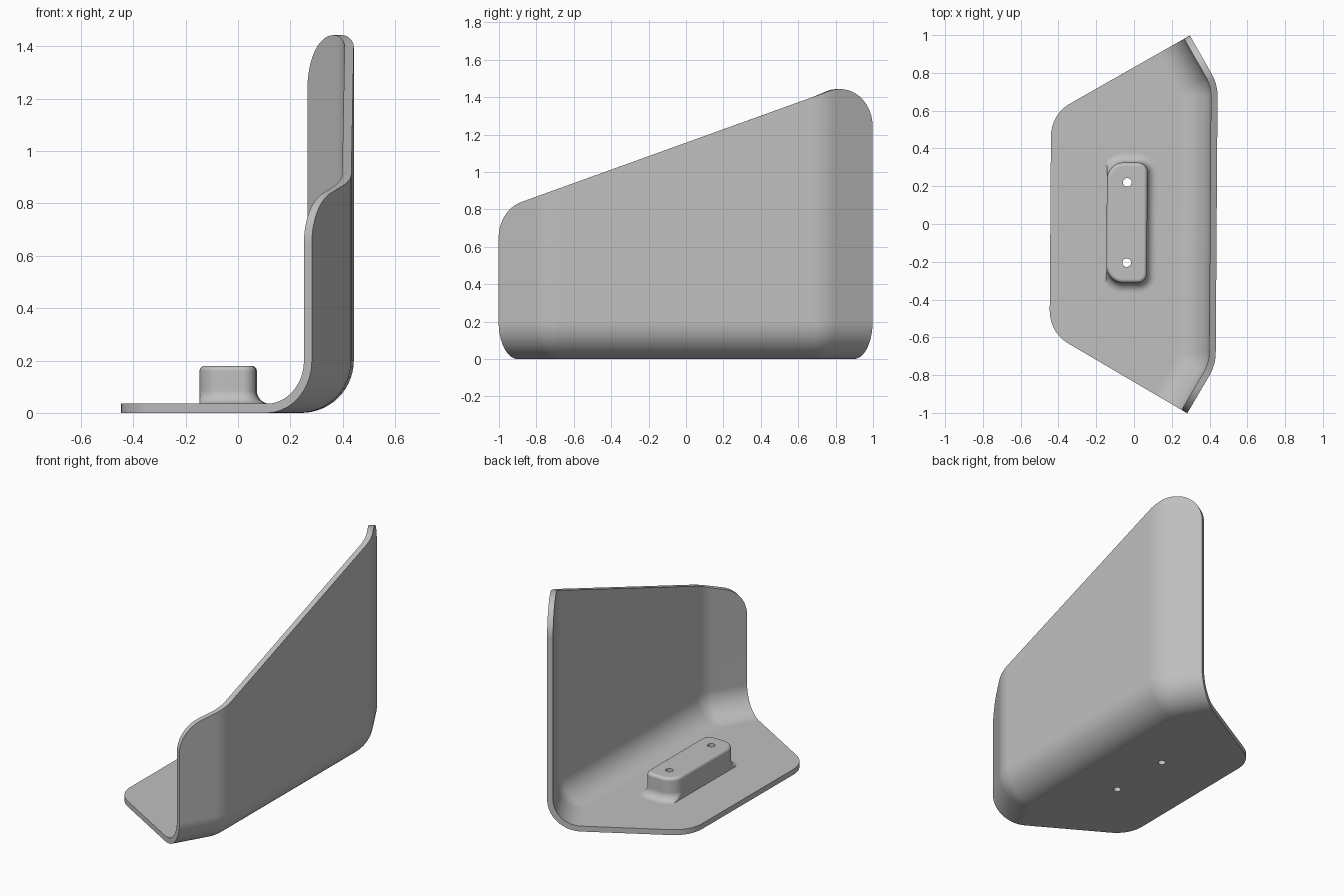
import bpy
import bmesh
from math import sin, cos, tan, radians, sqrt
from mathutils import Matrix

if "Cube" in bpy.data.objects:
    bpy.data.objects.remove(bpy.data.objects["Cube"], do_unlink=True)

THICK = 0.035      # sheet thickness
BEND = 0.2         # outer radius of the floor-to-wall bend
ROUND = 0.2        # rounding of the sheet corners
CORNER = 0.24      # plan radius between wall and wings
WALL_X, REAR_X = 0.4375, -0.443
WING = 0.297       # wing length
SLOPE, MID_HEIGHT = 0.36, 1.155
TURN = radians(30)
SKEW = Matrix.Rotation(radians(-0.4), 4, "Z")

gray = bpy.data.materials.new("plain_gray")
gray.use_nodes = True
gray.diffuse_color = (0.53, 0.53, 0.53, 1)
gray.node_tree.nodes["Principled BSDF"].inputs["Base Color"].default_value = gray.diffuse_color


def make_object(name, bm):
    bm.transform(SKEW)
    mesh = bpy.data.meshes.new(name)
    bm.to_mesh(mesh)
    bm.free()
    mesh.materials.append(gray)
    obj = bpy.data.objects.new(name, mesh)
    bpy.context.collection.objects.link(obj)
    return obj


def apply_modifier(obj, kind, **settings):
    mod = obj.modifiers.new(kind.lower(), kind)
    for key, value in settings.items():
        setattr(mod, key, value)
    bpy.context.view_layer.objects.active = obj
    bpy.ops.object.modifier_apply(modifier=mod.name)


def smooth(obj):
    bpy.ops.object.select_all(action="DESELECT")
    obj.select_set(True)
    bpy.context.view_layer.objects.active = obj
    bpy.ops.object.shade_smooth_by_angle(angle=radians(30))
    obj.modifiers.new("weighted_normals", "WEIGHTED_NORMAL").keep_sharp = True


# Plan path of the wall: rounded corner, then a straight wing, mirrored in y
end_x, end_y = WALL_X - WING * sin(TURN), 1.0
arc_x = WALL_X - CORNER
arc_y = end_y - WING * cos(TURN) - CORNER * tan(TURN / 2)
half = []
for k in range(11):
    a = TURN * k / 10
    half.append((arc_x + CORNER * cos(a), arc_y + CORNER * sin(a), cos(a), sin(a)))
for k in range(12, -1, -1):
    d = ROUND * (1 - cos(radians(90) * k / 12))
    half.append((end_x + d * sin(TURN), end_y - d * cos(TURN), cos(TURN), sin(TURN)))
path = [(x, -y, nx, -ny) for x, y, nx, ny in reversed(half)] + half


def wall_height(y):
    """Sloping top edge with a rounded corner at each wing end."""
    side = 1 if y > 0 else -1
    rise = side * SLOPE * cos(TURN)
    length = sqrt(1 + rise * rise)
    d = (1 - abs(y)) / cos(TURN)
    if d > ROUND * (1 + rise / length):
        return MID_HEIGHT + SLOPE * y
    centre = MID_HEIGHT + SLOPE * side - ROUND * (length + rise)
    return centre + sqrt(max(0, ROUND ** 2 - (ROUND - d) ** 2))


# Bent sheet: outer skin of wall, bend and floor, thickened inwards
bm = bmesh.new()
columns = []
for x, y, nx, ny in path:
    column = [bm.verts.new((x, y, wall_height(y)))]
    for k in range(15):
        a = radians(90) * k / 14
        inset = BEND * (1 - cos(a))
        column.append(bm.verts.new((x - nx * inset, y - ny * inset, BEND * (1 - sin(a)))))
    columns.append(column)
for left, right in zip(columns, columns[1:]):
    for j in range(len(left) - 1):
        bm.faces.new((left[j], left[j + 1], right[j + 1], right[j]))

rear_y = end_y - (end_x - REAR_X) * tan(TURN) - ROUND * tan(TURN)
floor = [column[-1] for column in reversed(columns)]
for side, start in ((-1, 240), (1, 180)):
    for k in range(13):
        a = radians(start - 60 * k / 12)
        floor.append(bm.verts.new((REAR_X + ROUND + ROUND * cos(a),
                                   side * rear_y + ROUND * sin(a), 0)))
bm.faces.new(floor)
sheet = make_object("bent_sheet", bm)
apply_modifier(sheet, "SOLIDIFY", thickness=THICK, offset=-1, use_even_offset=True)

# Mounting block: rounded outline lofted up with a base flare and a soft top edge
X0, X1, Y0, Y1, TOP, FLARE, EDGE = -0.145, 0.07, -0.312, 0.325, 0.18, 0.05, 0.02
corners = [(X1, Y1, 0.05, 0), (X0, Y1, 0.09, 90), (X0, Y0, 0.09, 180), (X1, Y0, 0.05, 270)]
levels = [(THICK - 0.01, FLARE)]
for k in range(9):
    b = radians(90) * k / 8
    levels.append((THICK + FLARE * (1 - cos(b)), FLARE * (1 - sin(b))))
for k in range(7):
    b = radians(90) * k / 6
    levels.append((TOP - EDGE * (1 - sin(b)), EDGE * (cos(b) - 1)))

bm = bmesh.new()
rings = []
for z, grow in levels:
    ring = []
    for cx, cy, r, start in corners:
        mx = cx - r if cx > 0 else cx + r
        my = cy - r if cy > 0 else cy + r
        for k in range(13):
            a = radians(start + 90 * k / 12)
            x = max(X0, mx + (r + grow) * cos(a))   # flare stops flush at the rear
            ring.append(bm.verts.new((x, my + (r + grow) * sin(a), z)))
    rings.append(ring)
for low, high in zip(rings, rings[1:]):
    for i in range(len(low)):
        j = (i + 1) % len(low)
        bm.faces.new((low[i], low[j], high[j], high[i]))
bm.faces.new(list(reversed(rings[0])))
bm.faces.new(rings[-1])
block = make_object("mounting_block", bm)

# Two screw holes through block and floor
bm = bmesh.new()
for y in (-0.205, 0.22):
    bmesh.ops.create_cone(bm, cap_ends=True, segments=24, radius1=0.023, radius2=0.023,
                          depth=1, matrix=Matrix.Translation((-0.037, y, 0)))
cutter = make_object("screw_hole_cutter", bm)
cutter.hide_render = True
for part in (sheet, block):
    apply_modifier(part, "BOOLEAN", object=cutter, operation="DIFFERENCE", solver="EXACT")
    smooth(part)
bpy.data.objects.remove(cutter, do_unlink=True)
